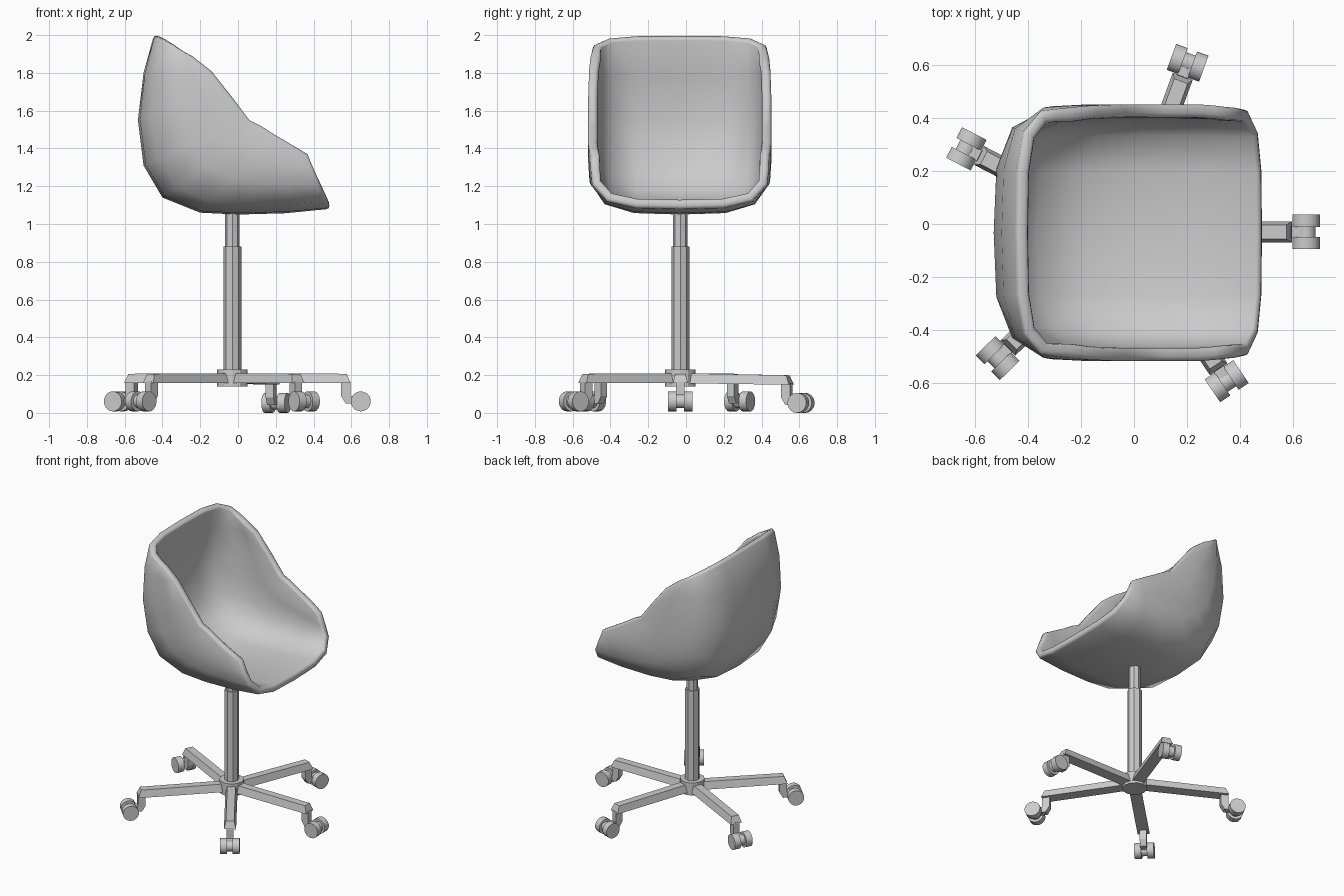
import bpy, bmesh, math
from mathutils import Matrix, Vector

if "Cube" in bpy.data.objects:
    bpy.data.objects.remove(bpy.data.objects["Cube"])

CX = CY = -0.03          # column axis
BASE = Matrix.Translation((CX, CY, 0))


def finish(name, bm, angle=None):
    me = bpy.data.meshes.new(name)
    bm.to_mesh(me)
    bm.free()
    ob = bpy.data.objects.new(name, me)
    bpy.context.collection.objects.link(ob)
    if angle:
        bpy.ops.object.select_all(action='DESELECT')
        ob.select_set(True)
        bpy.context.view_layer.objects.active = ob
        bpy.ops.object.shade_smooth_by_angle(angle=math.radians(angle))
    return ob


def cylinder(bm, r, depth, sides, m):
    bmesh.ops.create_cone(bm, cap_ends=True, segments=sides, radius1=r,
                          radius2=r, depth=depth, matrix=m)


def prism(bm, profile, half_widths, m):
    """Side profile (x, z) extruded in y, each point with its own half width."""
    sides = [[bm.verts.new(m @ Vector((x, s * w, z)))
              for (x, z), w in zip(profile, half_widths)] for s in (-1, 1)]
    bm.faces.new(sides[0])
    bm.faces.new(sides[1][::-1])
    n = len(profile)
    for i in range(n):
        k = (i + 1) % n
        bm.faces.new((sides[0][k], sides[0][i], sides[1][i], sides[1][k]))
    bmesh.ops.recalc_face_normals(bm, faces=bm.faces)


# Bucket shell: centre line (x, z), side rim (x, z), half width
STATIONS = [
    ((-.445, 2.0), (-.24, 1.89), .465),
    ((-.50, 1.80), (-.14, 1.81), .48),
    ((-.53, 1.55), (-.03, 1.67), .485),
    ((-.50, 1.31), (.06, 1.55), .485),
    ((-.40, 1.14), (.12, 1.52), .485),
    ((-.20, 1.06), (.19, 1.475), .485),
    ((0, 1.05), (.25, 1.44), .485),
    ((.25, 1.057), (.31, 1.405), .48),
    ((.485, 1.08), (.37, 1.37), .47),
]
# Cross-section: fraction of the width, fraction of the way up to the rim
SECTION = [(0, 0), (.5, .02), (.82, .14), (.985, .44), (1, .72), (1, 1)]
full = [(-a, b) for a, b in SECTION[:0:-1]] + SECTION
bm = bmesh.new()
rows = [[bm.verts.new((cx + (rx - cx) * b, CY - .003 + w * a, cz + (rz - cz) * b))
         for a, b in full] for (cx, cz), (rx, rz), w in STATIONS]
for r0, r1 in zip(rows, rows[1:]):
    for j in range(len(full) - 1):
        bm.faces.new((r0[j], r0[j + 1], r1[j + 1], r1[j]))
shell = finish("seat_shell", bm, 60)
solid = shell.modifiers.new("thickness", 'SOLIDIFY')
solid.thickness = .05
solid.offset = -1
bev = shell.modifiers.new("rounded_rim", 'BEVEL')
bev.width = .016
bev.segments = 2
bev.limit_method = 'ANGLE'
bev.angle_limit = math.radians(58)

# Gas lift column and hub
for name, r, z0, z1, sides in (("column_lower", .048, .15, .88, 8),
                               ("column_upper", .039, .86, 1.085, 8),
                               ("base_hub", .081, .14, .23, 12)):
    bm = bmesh.new()
    cylinder(bm, r, z1 - z0, sides, BASE @ Matrix.Translation((0, 0, (z0 + z1) / 2)))
    finish(name, bm)

# Five arms with twin-wheel casters; one arm droops slightly
for i, (deg, drop) in enumerate(((0, 0), (70, .008), (152.5, 0), (224.5, 0), (304, 0))):
    rot = BASE @ Matrix.Rotation(math.radians(deg), 4, 'Z')
    low = rot @ Matrix.Translation((0, 0, -drop))

    bm = bmesh.new()
    prism(bm, [(.02, .157), (.626, .157 - drop), (.606, .207 - drop), (.02, .21)],
          [.04, .04, .027, .027], rot)
    finish(f"arm_{i + 1}", bm)

    bm = bmesh.new()
    prism(bm, [(.575, .165), (.575, .09), (.60, .05), (.68, .05),
               (.68, .09), (.625, .09), (.625, .165)], [.022] * 7, low)
    finish(f"caster_bracket_{i + 1}", bm)

    bm = bmesh.new()
    for y, r, w in ((-.042, .053, .046), (.042, .053, .046), (0, .036, .06)):
        cylinder(bm, r, w, 18, low @ Matrix.Translation((.68, y, .061))
                 @ Matrix.Rotation(math.pi / 2, 4, 'X'))
    finish(f"caster_wheels_{i + 1}", bm, 30)
